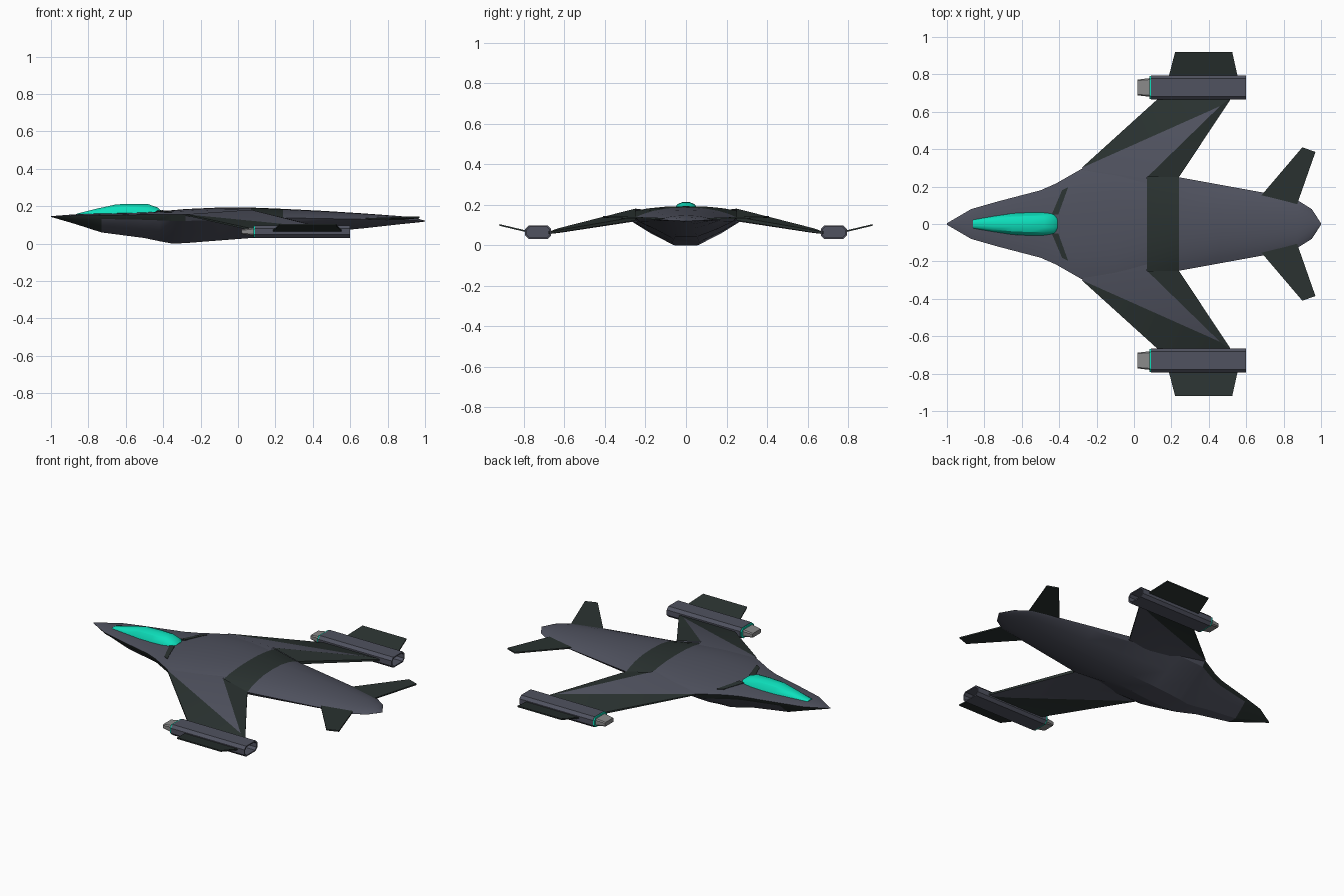
import bpy, bmesh, math
from mathutils import Vector

if "Cube" in bpy.data.objects:
    bpy.data.objects.remove(bpy.data.objects["Cube"])


def material(name, rgb):
    m = bpy.data.materials.new(name)
    m.diffuse_color = (*rgb, 1)
    m.use_nodes = True
    m.node_tree.nodes["Principled BSDF"].inputs["Base Color"].default_value = m.diffuse_color
    return m


GREY = material("hull grey", (0.080, 0.085, 0.115))
DARK = material("dark green trim", (0.023, 0.032, 0.030))
TEAL = material("teal glass", (0.004, 0.74, 0.50))
METAL = material("nozzle metal", (0.25, 0.25, 0.25))


def make(name, verts, faces, mats, rule=None, mirror=False, angle=30):
    """Mesh object; rule(face) gives the material index."""
    me = bpy.data.meshes.new(name)
    bm = bmesh.new()
    vs = [bm.verts.new(v) for v in verts]
    for f in faces:
        bm.faces.new([vs[i] for i in f])
    bmesh.ops.remove_doubles(bm, verts=bm.verts, dist=1e-5)
    bmesh.ops.recalc_face_normals(bm, faces=bm.faces)
    if rule:
        for f in bm.faces:
            f.material_index = rule(f)
    bm.to_mesh(me)
    bm.free()
    for m in mats:
        me.materials.append(m)
    me.shade_smooth()
    me.set_sharp_from_angle(angle=math.radians(angle))
    ob = bpy.data.objects.new(name, me)
    bpy.context.collection.objects.link(ob)
    if mirror:
        mod = ob.modifiers.new("mirror", 'MIRROR')
        mod.use_axis = (False, True, False)
        mod.use_mirror_merge = False
    return ob


def loft(rings, caps=True):
    """Join equal rings of points into a closed skin."""
    n = len(rings[0])
    verts = [p for r in rings for p in r]
    faces = [(k * n + i, k * n + (i + 1) % n, (k + 1) * n + (i + 1) % n, (k + 1) * n + i)
             for k in range(len(rings) - 1) for i in range(n)]
    if caps:
        faces += [tuple(range(n)), tuple(range((len(rings) - 1) * n, len(rings) * n))]
    return verts, faces


def plate(name, pts, thick, mat, mirror=True):
    """Flat polygon thickened downwards and upwards."""
    h = Vector((0, 0, thick / 2))
    v, f = loft([[Vector(p) - h for p in pts], [Vector(p) + h for p in pts]])
    return make(name, v, f, [mat], mirror=mirror, angle=20)


# Fuselage: x, half width, top z, chine z, belly z
SECTIONS = [(-1, 0.004, .147, .145, .143), (-.87, .08, .157, .150, .105),
            (-.73, .12, .162, .152, .06), (-.5, .18, .167, .155, .03),
            (-.42, .215, .173, .156, .013), (-.35, .255, .179, .156, 0),
            (-.28, .295, .185, .155, .003), (-.1, .30, .193, .157, .017),
            (.07, .27, .193, .165, .03), (.24, .25, .186, .138, .042),
            (.46, .21, .175, .134, .062), (.68, .17, .161, .130, .083),
            (.87, .13, .147, .126, .104), (.95, .08, .138, .123, .112),
            (1, .004, .122, .12, .118)]


def hull_ring(x, w, zt, zc, zb):
    h = zc - zb
    top = [(f * w, zc + (zt - zc) * (1 - abs(f) ** 2.5))
           for f in (-1, -.85, -.65, -.35, 0, .35, .65, .85, 1)]
    low = [(.93 * w, zc - .22 * h), (.6 * w, zc - .62 * h), (.22 * w, zb)]
    low += [(-y, z) for y, z in reversed(low)]
    return [(x, y, z) for y, z in top + low]


def hull_rule(f):
    c = f.calc_center_median()
    if f.normal.z > 0.3:
        return int(.07 < c.x < .24)          # dark band across the back
    if c.x < -.73:
        return 1                             # dark chin
    return int(c.x < -.28 and c.z > .125)    # dark strip under the chine


v, f = loft([hull_ring(*s) for s in SECTIONS])
make("fuselage", v, f, [GREY, DARK], hull_rule, angle=25)

# Wing: grey triangular panel with dark leading and trailing edges
wv = [(-.28, .30, .157), (.14, .68, .066), (.525, .68, .066), (.24, .25, .140),
      (.46, .63, .084), (.07, .25, .181), (-.1, .12, .165), (.07, .12, .165),
      (-.28, .30, .150), (.14, .68, .055), (.525, .68, .055), (.24, .25, .122),
      (.40, .62, .062), (-.05, .25, .118), (.24, .12, .12), (-.1, .12, .12)]
wf = [(0, 4, 5), (0, 5, 7, 6), (0, 1, 4), (1, 2, 4), (4, 2, 3), (4, 3, 5),
      (8, 9, 12), (9, 10, 12), (8, 12, 13), (12, 10, 11), (12, 11, 13),
      (8, 13, 15), (13, 11, 14, 15), (0, 1, 9, 8), (1, 2, 10, 9), (2, 3, 11, 10)]
wing = make("wing", wv, wf, [GREY, DARK], mirror=True, angle=20)
for i in (2, 3, 4, 5, 6, 7, 13, 14, 15):
    wing.data.polygons[i].material_index = 1
# make sure the open wing shell faces outwards
bm = bmesh.new()
bm.from_mesh(wing.data)
for i, face in enumerate(bm.faces):
    if i < 13 and (face.normal.z > 0) != (i < 6):
        face.normal_flip()
bm.to_mesh(wing.data)
bm.free()

# Canopy: x, half width, base z, top z
CAN = [(-.86, .024, .155, .161), (-.75, .043, .155, .188), (-.65, .058, .157, .210),
       (-.56, .063, .158, .213), (-.48, .062, .16, .211), (-.43, .056, .163, .193),
       (-.41, .035, .165, .176)]
prof = [(-1, 0), (-.92, .4), (-.68, .8), (-.3, 1), (.3, 1), (.68, .8), (.92, .4), (1, 0)]
v, f = loft([[(x, w * a, zb + (zt - zb) * b) for a, b in prof] for x, w, zb, zt in CAN])
make("canopy", v, f, [TEAL], angle=30)

# Dark strakes behind the canopy
plate("canopy_strake", [(-.44, .05, .172), (-.385, .18, .166), (-.352, .197, .167),
                        (-.405, .05, .176)], .006, DARK)

# Tail fins and pod fins
plate("tail_fin", [(.67, .14, .132), (.90, .41, .140), (.97, .385, .140), (.87, .10, .130)],
      .008, DARK)
plate("pod_fin", [(.185, .785, .068), (.22, .92, .100), (.525, .92, .100), (.555, .785, .068)],
      .008, DARK)


# Engine pods
def octagon(x, hw, hh, c):
    pts = [(hw, hh - c), (hw - c, hh), (-hw + c, hh), (-hw, hh - c),
           (-hw, -hh + c), (-hw + c, -hh), (hw - c, -hh), (hw, -hh + c)]
    return [(x, .73 + y, .064 + z) for y, z in pts]


v, f = loft([octagon(.09, .064, .033, .017), octagon(.60, .064, .033, .017),
             octagon(.60, .056, .026, .014), octagon(.50, .056, .026, .014)])
make("engine_pod", v, f, [GREY], mirror=True, angle=20)
v, f = loft([octagon(.082, .062, .031, .016), octagon(.092, .062, .031, .016)])
make("pod_ring", v, f, [TEAL], mirror=True, angle=20)
v, f = loft([octagon(.02, .042, .013, .005), octagon(.085, .050, .022, .008)])
make("pod_nozzle", v, f, [METAL], mirror=True, angle=20)
